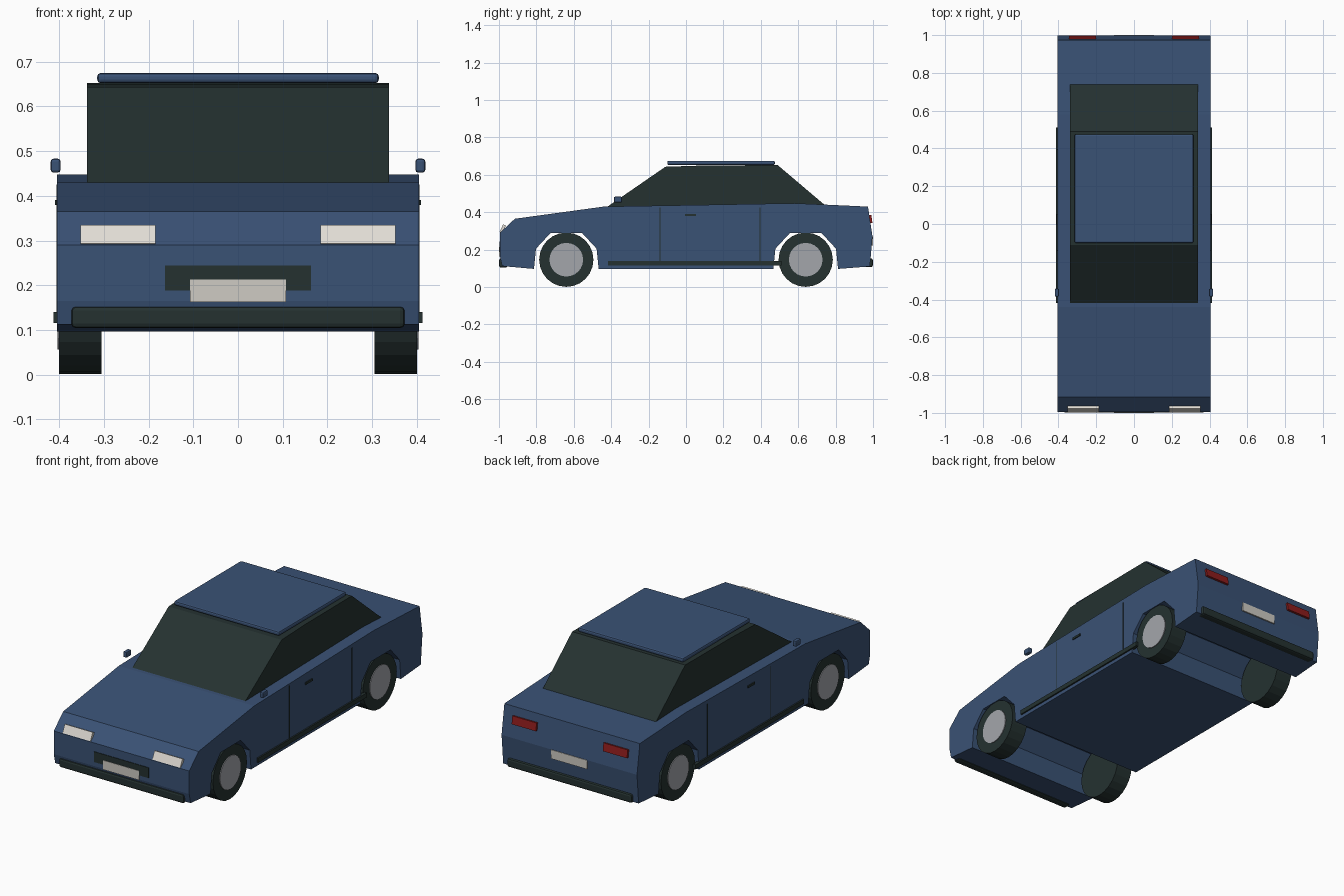
import bpy
import math

cube = bpy.data.objects.get("Cube")
if cube:
    bpy.data.objects.remove(cube, do_unlink=True)


def material(name, r, g, b):
    m = bpy.data.materials.new(name)
    m.use_nodes = True
    m.diffuse_color = (r, g, b, 1)
    bsdf = next(n for n in m.node_tree.nodes if n.type == 'BSDF_PRINCIPLED')
    bsdf.inputs["Base Color"].default_value = (r, g, b, 1)
    return m


BLUE = material("body_blue", 0.042, 0.084, 0.178)
DARK = material("dark_trim", 0.018, 0.031, 0.030)
SILVER = material("hub_silver", 0.37, 0.38, 0.41)
CREAM = material("headlight_cream", 0.75, 0.72, 0.66)
PLATE = material("plate_white", 0.62, 0.60, 0.55)
RED = material("tail_red", 0.27, 0.012, 0.012)


def extrude_profile(name, points, half_width, mat):
    """Side profile (y, z) extruded across x."""
    n = len(points)
    verts = [(s * half_width, y, z) for s in (-1, 1) for y, z in points]
    faces = [tuple(range(n)), tuple(reversed(range(n, 2 * n)))]
    faces += [(i, i + n, (i + 1) % n + n, (i + 1) % n) for i in range(n)]
    mesh = bpy.data.meshes.new(name)
    mesh.from_pydata(verts, [], faces)
    mesh.materials.append(mat)
    ob = bpy.data.objects.new(name, mesh)
    bpy.context.collection.objects.link(ob)
    # make normals consistent
    import bmesh
    bm = bmesh.new()
    bm.from_mesh(mesh)
    bmesh.ops.recalc_face_normals(bm, faces=bm.faces)
    bm.to_mesh(mesh)
    bm.free()
    return ob


def box(name, x, y, z, mat, bevel=0, tilt=0):
    """Box from (min, max) ranges, with optional bevel and tilt about x."""
    ranges = (x, y, z)
    bpy.ops.mesh.primitive_cube_add(size=1, location=[(a + b) / 2 for a, b in ranges])
    ob = bpy.context.object
    ob.name = name
    ob.scale = [b - a for a, b in ranges]
    bpy.ops.object.transform_apply(location=False, rotation=False, scale=True)
    ob.rotation_euler.x = math.radians(tilt)
    ob.data.materials.append(mat)
    if bevel:
        mod = ob.modifiers.new("bevel", 'BEVEL')
        mod.width = bevel
        mod.segments = 2
    return ob


def pair(name, x, y, z, mat, **kw):
    """Matching boxes on the left (+x) and right (-x)."""
    box("left_" + name, x, y, z, mat, **kw)
    box("right_" + name, (-x[1], -x[0]), y, z, mat, **kw)


def disc(name, x0, x1, y, z, radius, mat):
    bpy.ops.mesh.primitive_cylinder_add(vertices=24, radius=radius, depth=abs(x1 - x0),
                                        location=((x0 + x1) / 2, y, z),
                                        rotation=(0, math.pi / 2, 0))
    bpy.context.object.name = name
    bpy.context.object.data.materials.append(mat)


# Body shell with wheel arches running across the full width
AXLE = 0.64
half_arch = [(-0.173, 0.097), (-0.162, 0.205), (-0.085, 0.288)]
arch = half_arch + [(-y, z) for y, z in reversed(half_arch)]
body = [(-0.983, 0.112)]
body += [(y - AXLE, z) for y, z in arch] + [(y + AXLE, z) for y, z in arch]
body += [(0.983, 0.110), (0.997, 0.27), (0.973, 0.43), (0.58, 0.448),
         (-0.44, 0.43), (-0.915, 0.365), (-0.995, 0.29), (-0.995, 0.165)]
extrude_profile("body", body, 0.405, BLUE)

# Glazed cabin and roof panel
cabin = [(-0.434, 0.42), (-0.11, 0.643), (0.10, 0.65), (0.49, 0.652), (0.746, 0.435)]
extrude_profile("cabin_glass", cabin, 0.338, DARK)
box("roof_panel", (-0.315, 0.315), (-0.10, 0.475), (0.652, 0.675), BLUE, bevel=0.008)

# Wheels
for side, s in (("left", 1), ("right", -1)):
    for end, y in (("front", -AXLE), ("rear", AXLE)):
        disc(f"{end}_{side}_tyre", s * 0.305, s * 0.400, y, 0.146, 0.145, DARK)
        disc(f"{end}_{side}_hub", s * 0.38, s * 0.404, y, 0.146, 0.09, SILVER)

# Front end
pair("headlight", (0.185, 0.352), (-0.988, -0.972), (0.288, 0.334), CREAM, tilt=-25)
box("grille", (-0.163, 0.163), (-0.998, -0.98), (0.188, 0.244), DARK)
box("front_plate", (-0.107, 0.107), (-1.0, -0.985), (0.163, 0.213), PLATE)
box("front_bumper", (-0.373, 0.373), (-0.999, -0.955), (0.104, 0.153), DARK, bevel=0.01)

# Rear end
pair("tail_light", (0.2, 0.345), (0.976, 0.994), (0.342, 0.385), RED, tilt=8)
box("rear_plate", (-0.107, 0.107), (0.985, 1.0), (0.222, 0.27), PLATE)
box("rear_bumper", (-0.373, 0.373), (0.955, 0.999), (0.106, 0.153), DARK, bevel=0.01)

# Sides
pair("sill", (0.395, 0.413), (-0.417, 0.51), (0.116, 0.140), DARK)
pair("door_handle", (0.40, 0.410), (-0.005, 0.053), (0.379, 0.391), DARK)
pair("mirror", (0.397, 0.419), (-0.385, -0.342), (0.452, 0.483), BLUE, bevel=0.006)
pair("front_door_seam", (0.402, 0.4065), (-0.142, -0.137), (0.14, 0.425), DARK)
pair("rear_door_seam", (0.402, 0.4065), (0.393, 0.398), (0.14, 0.425), DARK)
